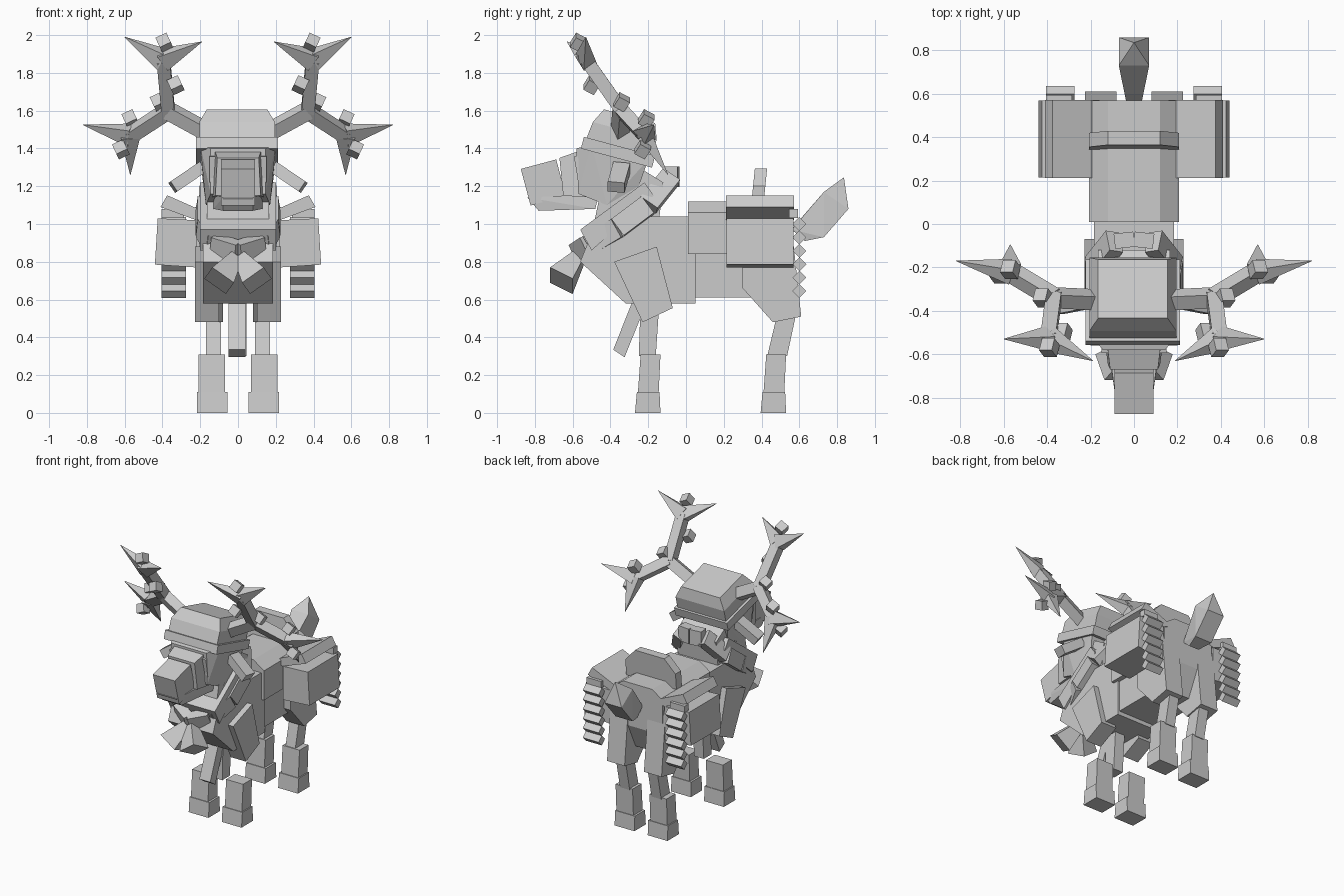
import bpy, bmesh, math
from mathutils import Vector, Matrix

if "Cube" in bpy.data.objects:
    bpy.data.objects.remove(bpy.data.objects["Cube"])

GREY = (0.6, 0.6, 0.6, 1)
mat = bpy.data.materials.new("light grey")
mat.use_nodes = True
mat.diffuse_color = GREY
mat.node_tree.nodes["Principled BSDF"].inputs["Base Color"].default_value = GREY


def hull(name, pts, both=False):
    """Flat-faced convex solid; both=True adds its mirror copy."""
    for s, side in ((1, "left_"), (-1, "right_")) if both else ((1, ""),):
        bm = bmesh.new()
        for p in pts:
            bm.verts.new((s * p[0], p[1], p[2]))
        bmesh.ops.convex_hull(bm, input=bm.verts[:])
        bmesh.ops.delete(bm, geom=[v for v in bm.verts if not v.link_faces], context="VERTS")
        bmesh.ops.dissolve_limit(bm, angle_limit=0.02, verts=bm.verts[:], edges=bm.edges[:])
        bmesh.ops.recalc_face_normals(bm, faces=bm.faces[:])
        me = bpy.data.meshes.new(side + name)
        bm.to_mesh(me)
        bm.free()
        me.materials.append(mat)
        bpy.context.collection.objects.link(bpy.data.objects.new(side + name, me))


def prism(name, x0, x1, profile, both=False):
    """Side profile (y, z) extruded from x0 to x1."""
    hull(name, [(x, y, z) for x in (x0, x1) for y, z in profile], both)


def box_pts(center, half, rot=None):
    rot = rot or Matrix.Identity(3)
    return [Vector(center) + rot @ Vector((i * half[0], j * half[1], k * half[2]))
            for i in (-1, 1) for j in (-1, 1) for k in (-1, 1)]


def beam(name, p, q, a, b, both=False, up=(0, 1, 0), taper=1.0):
    """Bar from p to q, half sizes a (along up) and b, end scaled by taper."""
    p, q = Vector(p), Vector(q)
    d = (q - p).normalized()
    v = d.cross(Vector(up)).normalized()
    u = v.cross(d)
    pts = [c + (u * a * i + v * b * j) * k for c, k in ((p, 1), (q, taper))
           for i in (-1, 1) for j in (-1, 1)]
    hull(name, pts, both)


def rx(deg):
    return Matrix.Rotation(math.radians(deg), 3, "X")


# Body
prism("chest", -.185, .185, [(-.56, .8), (-.32, .58), (.05, .58), (.05, 1.04), (-.2, 1.04), (-.5, .95)])
prism("barrel", -.17, .17, [(0, .61), (.48, .61), (.57, .8), (.57, 1.04), (0, 1.04)])
hull("blanket", [(s * x, y, z) for s in (-1, 1) for y in (.01, .57)
                 for x, z in ((.207, .84), (.207, 1.06), (.12, 1.12))])
hull("backrest", [(s * x, y + z * .1 - .12, z) for s in (-1, 1) for y in (.355, .42)
                  for x, z in ((.207, 1.08), (.207, 1.2), (.12, 1.295))])
prism("neck", -.165, .165, [(-.52, .85), (-.15, .95), (-.12, 1.22), (-.25, 1.3), (-.45, 1.18)])

# Legs
prism("shoulder", .1, .227, [(-.38, .8), (-.155, .88), (-.07, .555), (-.23, .48)], True)
prism("thigh", .08, .225, [(.3, .66), (.46, .48), (.61, .51), (.57, .78), (.56, .98), (.3, 1)], True)
prism("hind_shank", .09, .17, [(.43, .3), (.535, .3), (.58, .51), (.48, .51)], True)
prism("forward_strut", -.05, .04, [(-.385, .335), (-.325, .295), (-.21, .58), (-.28, .6)])
prism("rear_strut", -.035, .045, [(-.25, .3), (-.16, .3), (-.14, .6), (-.24, .6)])
for name, y in (("front", -.2), ("hind", .465)):
    prism(name + "_lower_leg", .07, .21, [(y - .055, .1), (y + .055, .1), (y + .065, .31), (y - .04, .31)], True)
    prism(name + "_hoof", .055, .218, [(y - .07, 0), (y + .065, 0), (y + .06, .11), (y - .06, .11)], True)

# Tail
hull("tail", [(s * x, y, z) for s in (-1, 1) for x, y, z in
              ((.035, .56, .97), (.04, .6, 1.02), (.04, .63, .91), (.07, .73, 1.17),
               (.07, .73, .93), (.07, .86, 1.08), (0, .836, 1.247))])

# Saddlebags with raised lids and a stacked fringe behind
hull("saddlebag", [(x, y, z) for y in (.215, .57) for x, z in
                   ((.22, .77), (.22, 1.02), (.425, 1.03), (.44, .785))], True)
hull("bag_lid", [(x, y, z) for y in (.213, .572) for x, z in
                 ((.16, 1.04), (.22, 1.02), (.41, 1.09), (.375, 1.152), (.2, 1.075))], True)
hull("fringe_knot", box_pts((.345, .57, 1.055), (.06, .024, .024)), True)
for i in range(6):
    hull("fringe", box_pts((.34, .6, 1.0 - .071 * i), (.066, .026, .026), rx(45)), True)

# Collar: slanted loop around the neck
loop = [(0, -.07, 1.25), (.09, -.08, 1.25), (.185, -.2, 1.1), (.185, -.36, .98), (.13, -.51, .89), (0, -.57, .85)]
for p, q in zip(loop, loop[1:]):
    beam("collar", p, q, .035, .055, True, up=(1, -.2, 0))
prism("scarf", -.2, .2, [(-.56, .97), (-.22, 1.22), (-.17, 1.15), (-.5, .86)])

# Paired bells on the chest
beam("bell", (.015, -.57, .82), (.1, -.66, .7), .035, .035, True, taper=2.0)

# Head
hull("head", [(s * x, y, z) for s in (-1, 1) for x, y, z in
              ((.2, -.5, 1.42), (.2, -.2, 1.34), (.17, -.25, 1.2), (.17, -.42, 1.1),
               (.145, -.57, 1.16), (.145, -.58, 1.4))])
hull("muzzle", [(s * x, y, z) for s in (-1, 1) for x, y, z in
                ((.11, -.67, 1.35), (.13, -.5, 1.41), (.14, -.5, 1.14), (.12, -.65, 1.15))])
hull("nose", box_pts((0, -.755, 1.22), (.09, .097, .1), rx(15)))
hull("jaw", [(s * x, y, z) for s in (-1, 1) for x, y, z in
             ((.08, -.84, 1.14), (.08, -.78, 1.07), (.13, -.46, 1.16), (.13, -.48, 1.08))])
hull("cheek", box_pts((.13, -.54, 1.295), (.02, .042, .07), rx(10)), True)
beam("ear", (.19, -.34, 1.3), (.345, -.37, 1.195), .045, .032, True)

# Hat, pitched back
TILT = rx(-15)
hat = Vector((-.005, -.36, 1.38))
hull("hat_brim", box_pts(hat, (.218, .195, .032), TILT))
hull("hat_dome", [hat + TILT @ Vector((s * x, y, z)) for s in (-1, 1) for x, y, z in
                  ((.2, -.18, .03), (.2, .18, .03), (.2, -.17, .12), (.2, .18, .12),
                   (.16, -.13, .2), (.16, .15, .2))])

# Antlers
node, high, low = (.37, -.34, 1.6), (.395, -.53, 1.87), (.57, -.22, 1.47)
LEAN = (0, .8, .5)
beam("antler_base", (.15, -.35, 1.48), node, .035, .038, True, up=LEAN)
beam("antler_upper", node, high, .035, .035, True, up=LEAN)
beam("antler_lower", node, low, .035, .035, True, up=LEAN)
for joint, tips in ((high, ((.19, -.63, 1.965), (.6, -.53, 1.99))),
                    (low, ((.82, -.17, 1.525), (.57, -.095, 1.26)))):
    for tip in tips:
        beam("antler_spike", joint, tip, .04, .05, True, up=LEAN, taper=.02)

# Small cubes hung on the antlers
TURN = Matrix.Rotation(math.radians(25), 3, "Y") @ rx(-30)
for c in ((.39, -.57, 1.96), (.33, -.5, 1.735), (.42, -.34, 1.645), (.57, -.21, 1.555), (.62, -.23, 1.395)):
    hull("ornament", box_pts(c, (.032, .032, .032), TURN), True)
